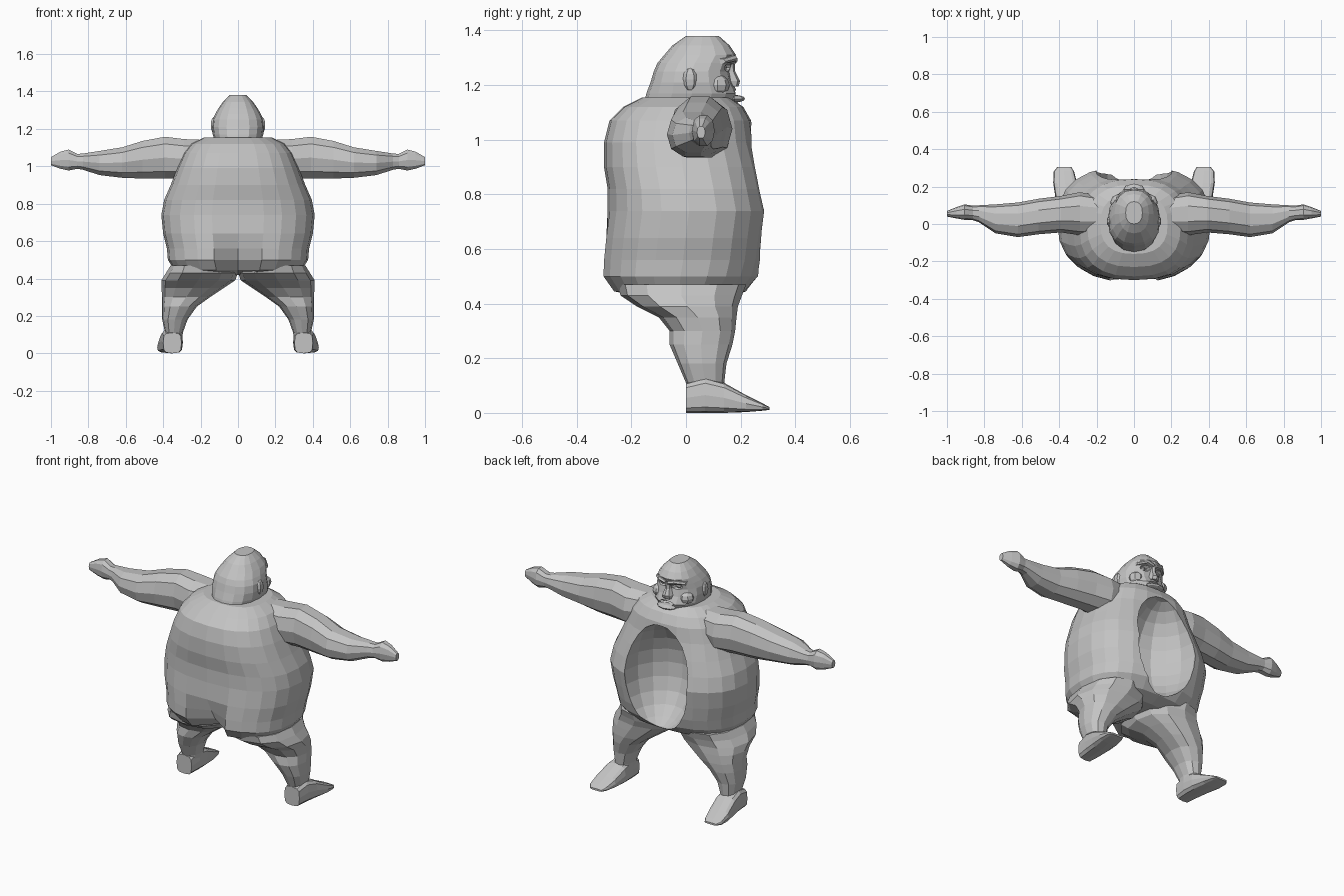
import bpy, bmesh, math
from mathutils import Matrix

grey = bpy.data.materials.new("clay grey")
grey.diffuse_color = (0.55, 0.55, 0.55, 1)


def finish(name, bm, mirror=False):
    bmesh.ops.recalc_face_normals(bm, faces=bm.faces)
    me = bpy.data.meshes.new(name)
    bm.to_mesh(me)
    bm.free()
    me.materials.append(grey)
    ob = bpy.data.objects.new(name, me)
    bpy.context.collection.objects.link(ob)
    if mirror:
        m = ob.modifiers.new("mirror", 'MIRROR')
        m.use_mirror_merge = False
    return ob


def loft(name, axis, rings, sides=12, n=2.3, mirror=False, tweak=None):
    """Skin over cross-sections (position, u min, u max, v min, v max)."""
    bm = bmesh.new()
    loops = []
    for t, u0, u1, v0, v1 in rings:
        loop = []
        for i in range(sides):
            a = 2 * math.pi * i / sides
            c, s = math.cos(a), math.sin(a)
            u = (u0 + u1) / 2 + (u1 - u0) / 2 * math.copysign(abs(c) ** (2 / n), c)
            v = (v0 + v1) / 2 + (v1 - v0) / 2 * math.copysign(abs(s) ** (2 / n), s)
            loop.append(bm.verts.new({'X': (t, u, v), 'Y': (u, t, v), 'Z': (u, v, t)}[axis]))
        loops.append(loop)
    for lo, hi in zip(loops, loops[1:]):
        for i in range(sides):
            j = (i + 1) % sides
            bm.faces.new((lo[i], lo[j], hi[j], hi[i]))
    bm.faces.new(loops[0])
    bm.faces.new(loops[-1])
    if tweak:
        for v in bm.verts:
            tweak(v.co)
    return finish(name, bm, mirror)


def blob(name, loc, size, mirror=False, segs=8, rings=6):
    bm = bmesh.new()
    bmesh.ops.create_uvsphere(bm, u_segments=segs, v_segments=rings, radius=1,
                              matrix=Matrix.Translation(loc) @ Matrix.Diagonal((*size, 1)))
    return finish(name, bm, mirror)


def carve(target, cutter):
    m = target.modifiers.new("carve", 'BOOLEAN')
    m.operation, m.solver, m.object = 'DIFFERENCE', 'EXACT', cutter
    cutter.hide_render = True
    bpy.context.view_layer.objects.active = target
    bpy.ops.object.modifier_apply(modifier=m.name)
    bpy.data.objects.remove(cutter)


# Torso: half width, back and front by height, with a cleft at the lower back
def cleft(co):
    if co.y < 0 and abs(co.x) < 0.05:
        co.y += 0.12 * min(max((0.66 - co.z) / 0.2, 0), 1)


torso_profile = [
    (0.42, 0.20, -0.15, 0.15), (0.445, 0.34, -0.27, 0.22), (0.50, 0.375, -0.31, 0.27),
    (0.56, 0.38, -0.308, 0.287), (0.64, 0.40, -0.30, 0.297), (0.74, 0.41, -0.287, 0.31),
    (0.82, 0.395, -0.287, 0.292), (0.90, 0.36, -0.30, 0.275), (0.99, 0.325, -0.30, 0.25),
    (1.07, 0.29, -0.28, 0.238), (1.12, 0.25, -0.23, 0.21), (1.155, 0.18, -0.16, 0.16)]
torso = loft("torso", 'Z', [(z, -w, w, b, f) for z, w, b, f in torso_profile],
             sides=24, n=2.5, tweak=cleft)

# Oval hollow in the belly
carve(torso, blob("belly_cutter", (0, 0.27, 0.75), (0.205, 0.24, 0.31), segs=16, rings=12))

# Legs: thighs spread out from the body, then narrow to the ankle
loft("leg", 'Z', [
    (0.47, 0.03, 0.36, -0.25, 0.22), (0.43, 0.0, 0.385, -0.24, 0.205),
    (0.39, 0.015, 0.41, -0.18, 0.19), (0.35, 0.075, 0.41, -0.10, 0.185),
    (0.30, 0.15, 0.405, -0.06, 0.18), (0.25, 0.22, 0.405, -0.06, 0.17),
    (0.18, 0.27, 0.405, -0.03, 0.148), (0.11, 0.295, 0.39, 0.0, 0.14),
    (0.03, 0.30, 0.40, 0.0, 0.14)], mirror=True)

# Feet: wedges towards the toes
loft("foot", 'Y', [
    (0.0, 0.302, 0.40, 0.0, 0.11), (0.07, 0.295, 0.41, 0.0, 0.13),
    (0.14, 0.295, 0.42, 0.0, 0.11), (0.22, 0.305, 0.432, 0.003, 0.065),
    (0.28, 0.32, 0.43, 0.008, 0.035), (0.305, 0.335, 0.41, 0.011, 0.022)],
    sides=12, n=3.5, mirror=True)

# Arms held straight out, ending in small hands
loft("arm", 'X', [
    (0.18, -0.05, 0.15, 0.95, 1.145), (0.29, -0.06, 0.17, 0.93, 1.15),
    (0.39, -0.045, 0.15, 0.93, 1.163), (0.51, -0.055, 0.135, 0.93, 1.14),
    (0.62, -0.07, 0.115, 0.935, 1.105), (0.74, -0.05, 0.105, 0.95, 1.085),
    (0.83, 0.01, 0.10, 0.98, 1.07), (0.86, 0.02, 0.098, 0.985, 1.068),
    (0.905, 0.022, 0.105, 0.975, 1.092), (0.95, 0.03, 0.09, 0.985, 1.08),
    (1.0, 0.04, 0.07, 1.005, 1.05)], sides=10, mirror=True)

# Head with a sloping crown, heavy jaw and thick neck
head_profile = [
    (1.08, 0.12, -0.14, 0.15), (1.13, 0.122, -0.155, 0.175), (1.17, 0.135, -0.145, 0.19),
    (1.21, 0.14, -0.13, 0.17), (1.25, 0.135, -0.118, 0.16), (1.28, 0.122, -0.105, 0.17),
    (1.31, 0.105, -0.08, 0.183), (1.345, 0.08, -0.05, 0.16), (1.38, 0.045, 0.0, 0.12)]
head = loft("head", 'Z', [(z, -w, w, b, f) for z, w, b, f in head_profile], sides=16)

# Eye sockets and open mouth
for side in (-1, 1):
    carve(head, blob("eye_cutter", (side * 0.052, 0.165, 1.265), (0.034, 0.035, 0.018)))
carve(head, blob("mouth_cutter", (0, 0.20, 1.17), (0.055, 0.04, 0.014)))

# Face details
blob("eye", (0.052, 0.138, 1.264), (0.018, 0.012, 0.012), mirror=True, segs=6, rings=4)
loft("nose", 'Z', [(1.195, -0.03, 0.03, 0.13, 0.192), (1.215, -0.03, 0.03, 0.13, 0.198),
                   (1.25, -0.017, 0.017, 0.13, 0.18), (1.285, -0.015, 0.015, 0.13, 0.178)],
     sides=8)
loft("brow", 'X', [(0.008, 0.14, 0.188, 1.276, 1.298), (0.05, 0.13, 0.188, 1.285, 1.312),
                   (0.095, 0.08, 0.145, 1.275, 1.298)], sides=8, mirror=True)
blob("lower_lip", (0, 0.178, 1.15), (0.06, 0.038, 0.014))
blob("cheek", (0.085, 0.115, 1.20), (0.042, 0.045, 0.038), mirror=True)
blob("ear", (0.13, 0.015, 1.22), (0.018, 0.03, 0.042), mirror=True, segs=6)
